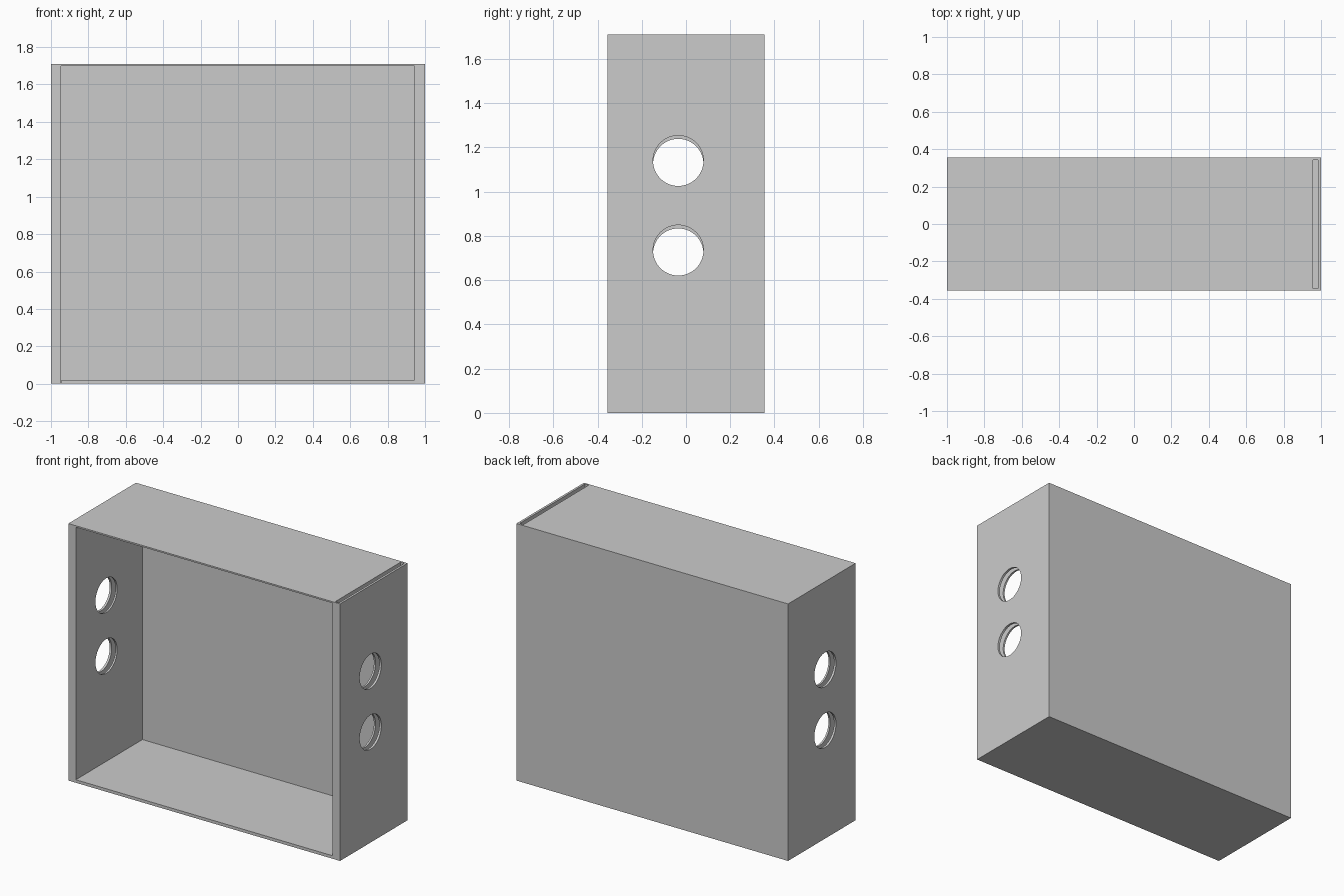
import bpy
import math

if "Cube" in bpy.data.objects:
    bpy.data.objects.remove(bpy.data.objects["Cube"])

W, D, H = 1.0, 0.355, 1.71      # half width, half depth, height
BACK, FLOOR, TOP = 0.01, 0.02, 0.01


def box(name, lo, hi):
    bpy.ops.mesh.primitive_cube_add(size=1, location=[(a + b) / 2 for a, b in zip(lo, hi)])
    ob = bpy.context.object
    ob.name = name
    ob.scale = [b - a for a, b in zip(lo, hi)]
    bpy.ops.object.transform_apply(location=True, rotation=True, scale=True)
    return ob


def cut(target, cutter):
    mod = target.modifiers.new("cut", 'BOOLEAN')
    mod.operation = 'DIFFERENCE'
    mod.solver = 'EXACT'
    mod.object = cutter
    bpy.context.view_layer.objects.active = target
    bpy.ops.object.modifier_apply(modifier=mod.name)
    bpy.data.objects.remove(cutter, do_unlink=True)


def side_wall(name, side, top, cavity_top, hole_heights):
    # Hollow side wall, open at the top, pierced by two round holes
    xs = sorted((side * 0.945, side * W))
    wall = box(name, (xs[0], -D, 0), (xs[1], D - BACK, top))
    cs = sorted((side * 0.957, side * 0.985))
    cut(wall, box("cavity_cutter", (cs[0], -D + 0.01, 0.02), (cs[1], D - BACK - 0.003, cavity_top)))
    for z in hole_heights:
        bpy.ops.mesh.primitive_cylinder_add(vertices=64, radius=0.114, depth=0.3,
                                            location=(side * 0.97, -0.035, z),
                                            rotation=(0, math.pi / 2, 0))
        cut(wall, bpy.context.object)
    bpy.ops.object.select_all(action='DESELECT')
    wall.select_set(True)
    bpy.context.view_layer.objects.active = wall
    bpy.ops.object.shade_smooth_by_angle(angle=math.radians(30))


# Side walls: the right one keeps its slot open, the left one sits under the top
side_wall("right_wall", 1, H, H + 0.1, (1.14, 0.735))
side_wall("left_wall", -1, H - TOP, H + 0.1, (1.125, 0.72))

# Thin panels closing the back, bottom and top
box("back_panel", (-W, D - BACK, 0), (W, D, H))
box("bottom_panel", (-0.945, -D, 0), (0.945, D - BACK, FLOOR))
box("top_panel", (-W, -D, H - TOP), (0.945, D - BACK, H))
